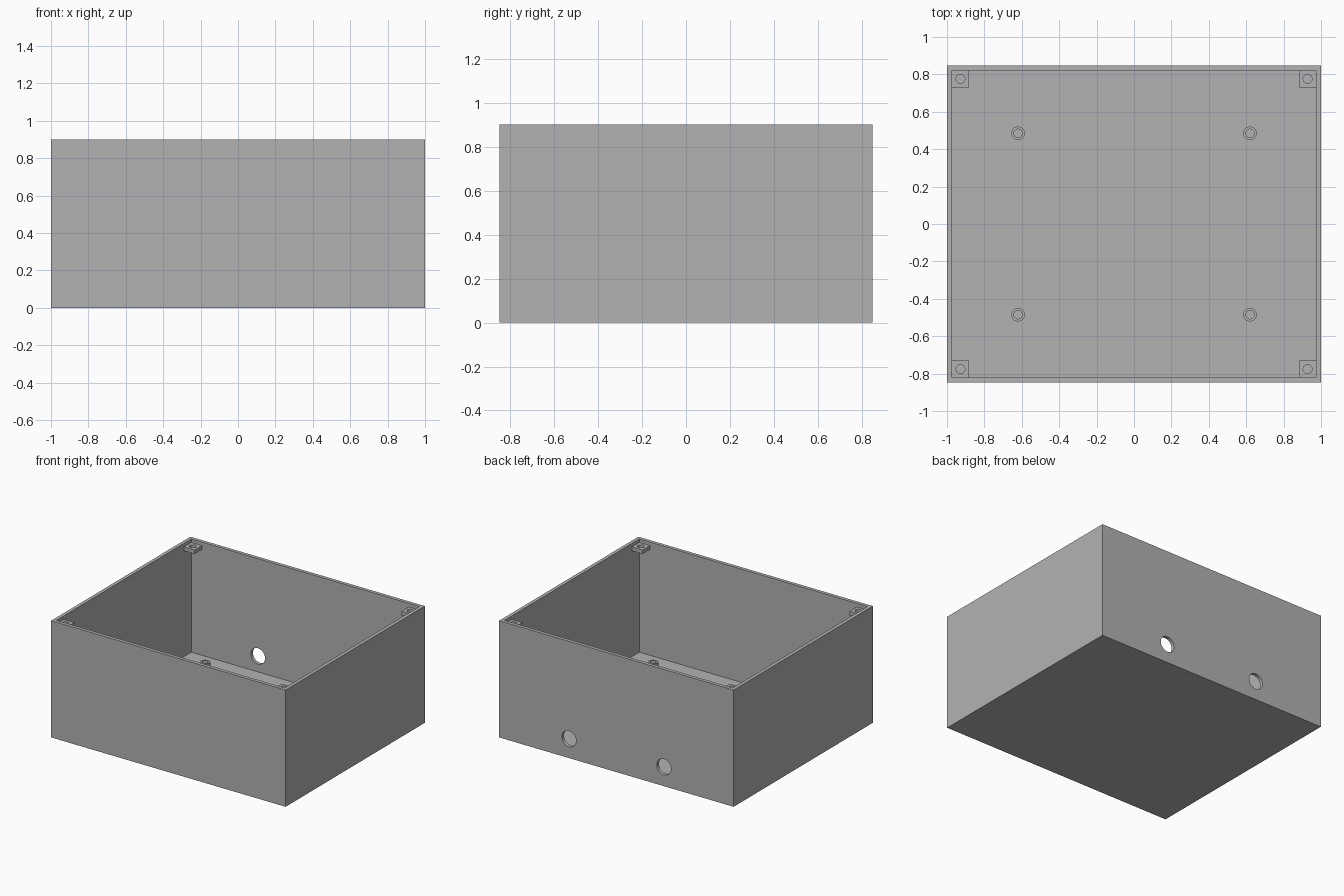
import bpy
from math import radians, pi

cube = bpy.data.objects.get("Cube")
if cube:
    bpy.data.objects.remove(cube, do_unlink=True)

grey = bpy.data.materials.new("plain_grey")
grey.use_nodes = True
COLOUR = (0.448, 0.448, 0.448, 1)
grey.diffuse_color = COLOUR
grey.node_tree.nodes["Principled BSDF"].inputs["Base Color"].default_value = COLOUR

HX, HY, H = 1.0, 0.848, 0.9       # half width, half depth, height
WALL = 0.027                      # wall, floor and lid recess
IX, IY = HX - WALL, HY - WALL     # half size of the cavity


def box(name, lo, hi):
    centre = [(a + b) / 2 for a, b in zip(lo, hi)]
    bpy.ops.mesh.primitive_cube_add(size=1, location=centre)
    ob = bpy.context.object
    ob.name = name
    ob.scale = [b - a for a, b in zip(lo, hi)]
    bpy.ops.object.transform_apply(location=False, rotation=False, scale=True)
    ob.data.materials.append(grey)
    return ob


def cylinder(name, radius, depth, centre, rotation=(0, 0, 0)):
    bpy.ops.mesh.primitive_cylinder_add(vertices=40, radius=radius, depth=depth,
                                        location=centre, rotation=rotation)
    ob = bpy.context.object
    ob.name = name
    ob.data.materials.append(grey)
    return ob


def cut(target, cutter):
    cutter.hide_render = True
    bpy.ops.object.select_all(action='DESELECT')
    target.select_set(True)
    bpy.context.view_layer.objects.active = target
    mod = target.modifiers.new("cut", 'BOOLEAN')
    mod.operation = 'DIFFERENCE'
    mod.solver = 'EXACT'
    mod.object = cutter
    bpy.ops.object.modifier_apply(modifier=mod.name)
    bpy.data.objects.remove(cutter, do_unlink=True)
    bpy.ops.object.shade_smooth_by_angle(angle=radians(30))


# Open box with two cable holes in the back wall
shell = box("enclosure_shell", (-HX, -HY, 0), (HX, HY, H))
cut(shell, box("cavity_cutter", (-IX, -IY, WALL), (IX, IY, H + 0.2)))
for x in (-0.405, 0.405):
    cut(shell, cylinder("cable_hole_cutter", 0.061, 0.2,
                        (x, HY - WALL / 2, 0.148), (pi / 2, 0, 0)))

BOSS, BOSS_TOP, BOSS_THICK = 0.09, H - WALL, 0.03
POST_TOP = 0.175
for sx, x_name in ((-1, "right"), (1, "left")):
    for sy, y_name in ((-1, "front"), (1, "back")):
        place = y_name + "_" + x_name

        # Square lid tab in the corner, drilled through
        x, y = sx * (IX - BOSS / 2), sy * (IY - BOSS / 2)
        tab = box("lid_tab_" + place,
                  (x - BOSS / 2, y - BOSS / 2, BOSS_TOP - BOSS_THICK),
                  (x + BOSS / 2, y + BOSS / 2, BOSS_TOP))
        cut(tab, cylinder("tab_hole_cutter", 0.024, 0.2, (x, y, BOSS_TOP)))

        # Hollow standoff on the floor
        x, y = sx * 0.62, sy * 0.485
        post = cylinder("standoff_" + place, 0.036, POST_TOP - WALL,
                        (x, y, (POST_TOP + WALL) / 2))
        cut(post, cylinder("standoff_hole_cutter", 0.022, 0.4, (x, y, POST_TOP)))
